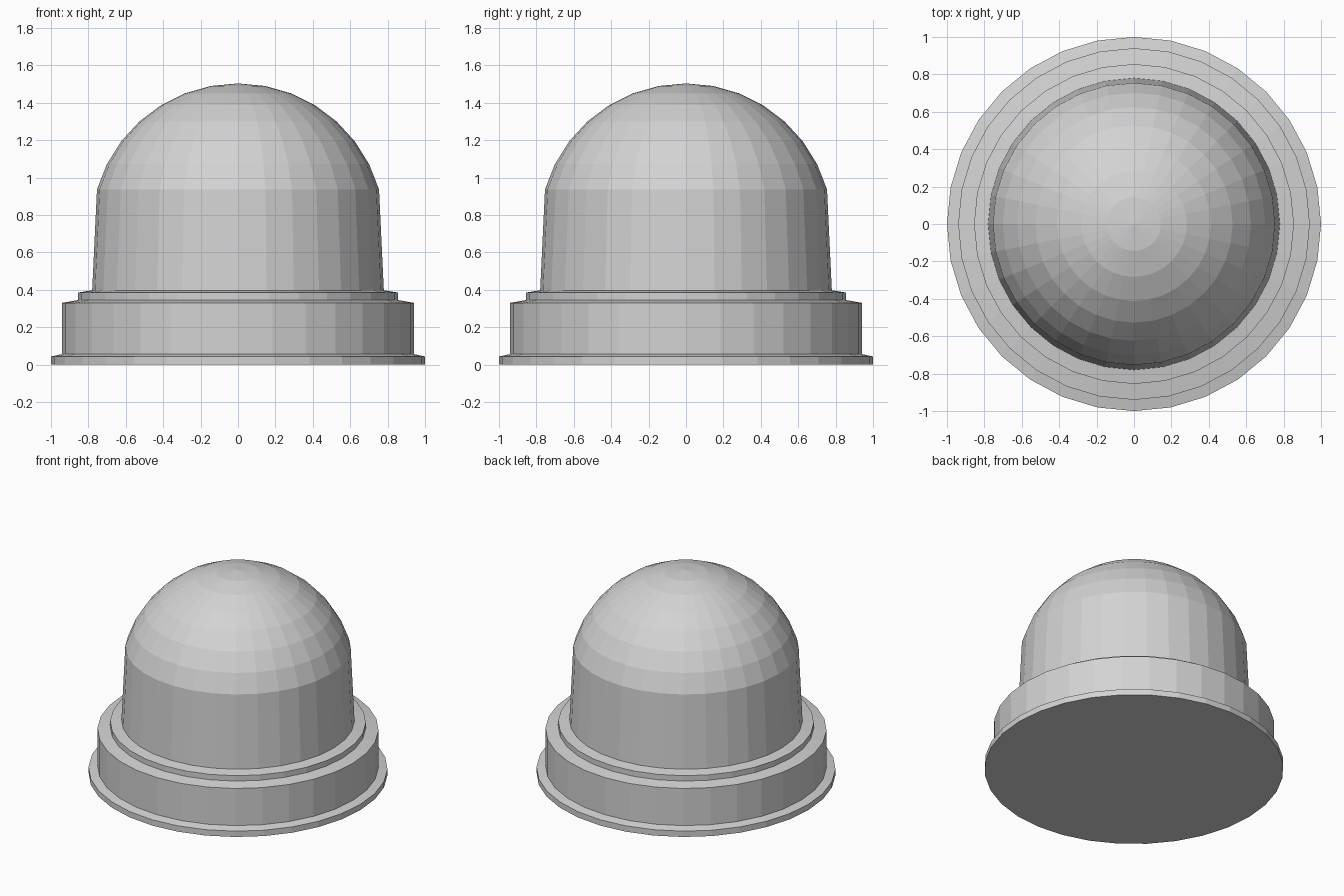
import bpy
import bmesh
from math import sin, cos, pi, asin

SIDES = 32

cube = bpy.data.objects.get("Cube")
if cube:
    bpy.data.objects.remove(cube, do_unlink=True)

grey = bpy.data.materials.new("light_grey")
grey.use_nodes = True
colour = (0.65, 0.65, 0.65, 1)
grey.diffuse_color = colour
grey.node_tree.nodes["Principled BSDF"].inputs["Base Color"].default_value = colour


def lathe(name, profile):
    """Turn a (radius, height) profile, listed bottom to top, around z."""
    bm = bmesh.new()
    rings = []
    for r, z in profile:
        if r == 0:
            rings.append([bm.verts.new((0, 0, z))] * SIDES)
        else:
            rings.append([bm.verts.new((r * cos(2 * pi * i / SIDES),
                                        r * sin(2 * pi * i / SIDES), z))
                          for i in range(SIDES)])
    for low, high in zip(rings, rings[1:]):
        for i in range(SIDES):
            j = (i + 1) % SIDES
            corners = [low[i], low[j], high[j], high[i]]
            bm.faces.new(list(dict.fromkeys(corners)))
    # Close flat ends
    if profile[0][0] > 0:
        bm.faces.new(rings[0][::-1])
    if profile[-1][0] > 0:
        bm.faces.new(rings[-1])
    bmesh.ops.recalc_face_normals(bm, faces=bm.faces)
    mesh = bpy.data.meshes.new(name)
    bm.to_mesh(mesh)
    bm.free()
    mesh.materials.append(grey)
    obj = bpy.data.objects.new(name, mesh)
    bpy.context.collection.objects.link(obj)
    return obj


# Stepped base: wide flange, drum and collar with slightly sloping tops
lathe("base", [(1, 0), (1, 0.043), (0.94, 0.056), (0.94, 0.33),
               (0.855, 0.345), (0.855, 0.385), (0.775, 0.398)])

# Domed cover: tapered wall under a shallow spherical cap
rim_r, rim_z, top = 0.754, 0.937, 1.503
rise = top - rim_z
radius = (rim_r ** 2 + rise ** 2) / (2 * rise)
sweep = asin(rim_r / radius)
STEPS = 7
cap = [(radius * sin(sweep * k / STEPS), top - radius * (1 - cos(sweep * k / STEPS)))
       for k in range(STEPS, 0, -1)]
lathe("dome_cover", [(0.78, 0.39)] + cap + [(0, top)])
